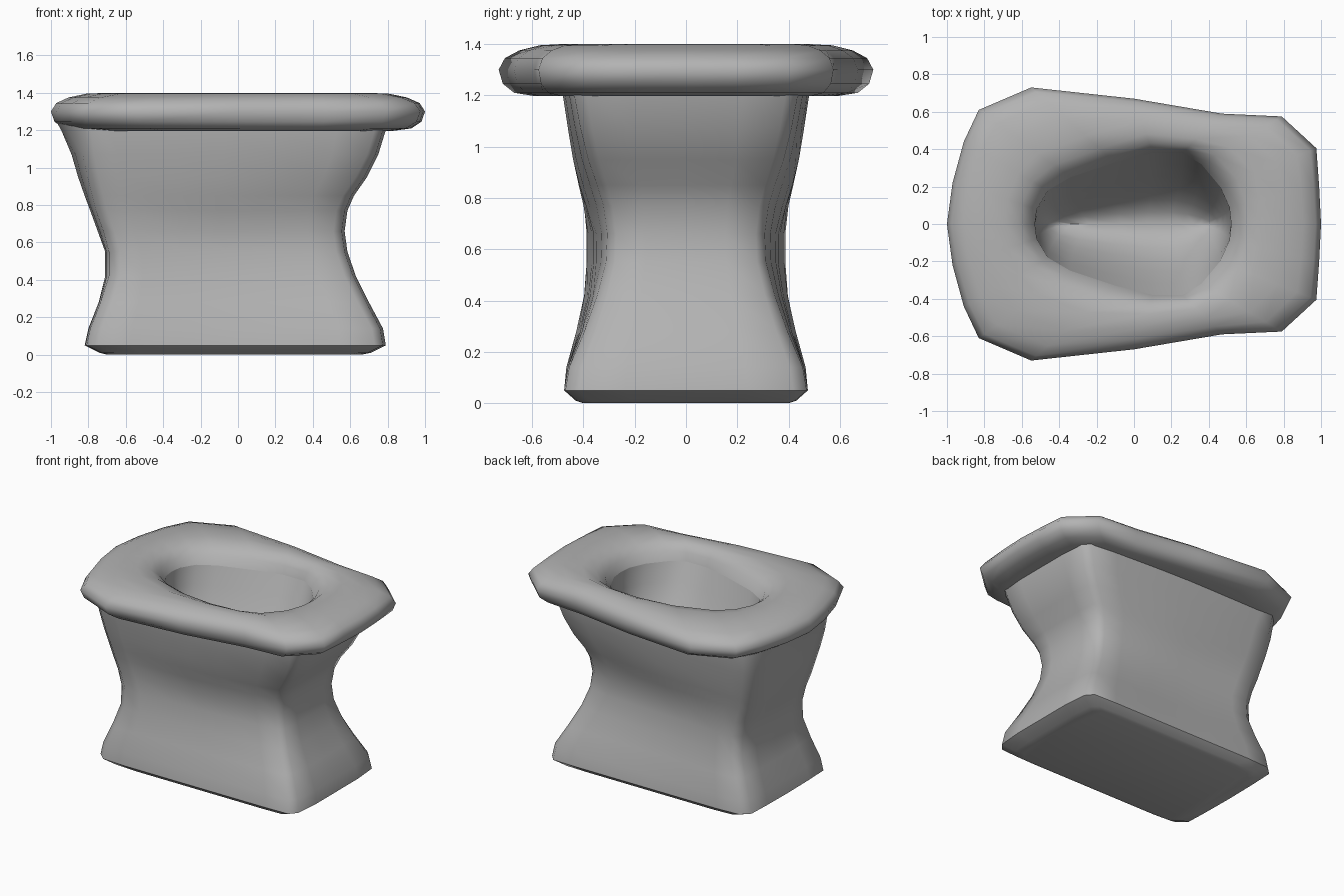
import bpy, bmesh, math

cube = bpy.data.objects.get("Cube")
if cube:
    bpy.data.objects.remove(cube, do_unlink=True)

grey = bpy.data.materials.new("plain grey")
grey.use_nodes = True
colour = (0.45, 0.45, 0.45, 1)
grey.diffuse_color = colour
grey.node_tree.nodes["Principled BSDF"].inputs["Base Color"].default_value = colour


def mirrored(half):
    """Close a half outline (starting and ending on y = 0) across the x axis."""
    return half + [(x, -y) for x, y in reversed(half[1:-1])]


def loft(name, rings, cap=False, angle=50):
    """Skin a stack of equal-length rings of 3D points."""
    bm = bmesh.new()
    loops = [[bm.verts.new(p) for p in ring] for ring in rings]
    n = len(loops[0])
    for a, b in zip(loops, loops[1:]):
        for i in range(n):
            j = (i + 1) % n
            bm.faces.new((a[i], a[j], b[j], b[i]))
    if cap:
        bm.faces.new(loops[0])
    bmesh.ops.remove_doubles(bm, verts=bm.verts, dist=0.0005)
    bmesh.ops.recalc_face_normals(bm, faces=bm.faces)
    mesh = bpy.data.meshes.new(name)
    bm.to_mesh(mesh)
    bm.free()
    mesh.materials.append(grey)
    obj = bpy.data.objects.new(name, mesh)
    bpy.context.collection.objects.link(obj)
    bpy.ops.object.select_all(action="DESELECT")
    obj.select_set(True)
    bpy.context.view_layer.objects.active = obj
    bpy.ops.object.shade_smooth_by_angle(angle=math.radians(angle))
    return obj


# Pedestal: height, back x, front x, half widths at back, middle and front, back rounding
levels = [
    (0.00, -0.70, 0.66, 0.40, 0.40, 0.40, 0.01),
    (0.01, -0.74, 0.71, 0.43, 0.43, 0.43, 0.01),
    (0.05, -0.82, 0.79, 0.475, 0.475, 0.475, 0.01),
    (0.14, -0.80, 0.775, 0.47, 0.46, 0.46, 0.01),
    (0.28, -0.745, 0.70, 0.435, 0.415, 0.40, 0.01),
    (0.42, -0.71, 0.63, 0.405, 0.38, 0.35, 0.02),
    (0.55, -0.71, 0.585, 0.395, 0.36, 0.315, 0.02),
    (0.66, -0.75, 0.57, 0.395, 0.36, 0.31, 0.03),
    (0.77, -0.79, 0.585, 0.405, 0.39, 0.325, 0.03),
    (0.85, -0.82, 0.62, 0.42, 0.415, 0.35, 0.04),
    (0.95, -0.855, 0.69, 0.44, 0.44, 0.385, 0.05),
    (1.07, -0.89, 0.75, 0.46, 0.46, 0.415, 0.06),
    (1.20, -0.945, 0.79, 0.48, 0.48, 0.44, 0.10),
    (1.27, -0.985, 0.80, 0.48, 0.48, 0.44, 0.14),
]


def pedestal_ring(z, x0, x1, back, mid, front, inset):
    half = [(x0, 0), (x0 + inset * 0.35, back * 0.5), (x0 + inset, back * 0.86),
            (x0 + inset + 0.06, back * 0.98)]
    for t in (0.15, 0.35, 0.5, 0.65, 0.85):
        side = back if t < 0.5 else front
        blend = abs(2 * t - 1) ** 1.3
        half.append((x0 + (x1 - x0) * t, mid + (side - mid) * blend))
    half += [(x1 - 0.06, front * 0.99), (x1 - 0.015, front * 0.88),
             (x1, front * 0.5), (x1, 0)]
    return [(x, y, z) for x, y in mirrored(half)]


loft("pedestal", [pedestal_ring(*lv) for lv in levels], cap=True)

# Rim: thick rounded slab between the outer outline and the opening
outer = mirrored([(-1, 0), (-0.97, 0.22), (-0.91, 0.44), (-0.83, 0.61), (-0.55, 0.73),
                  (0, 0.67), (0.47, 0.59), (0.79, 0.575), (0.975, 0.405), (0.99, 0.2), (1, 0)])
hole = mirrored([(-0.53, 0), (-0.52, 0.08), (-0.46, 0.18), (-0.34, 0.25), (-0.1, 0.33),
                 (0.1, 0.38), (0.26, 0.38), (0.36, 0.32), (0.46, 0.2), (0.51, 0.09), (0.52, 0)])
section = [(0, 1.28), (0.07, 1.34), (0.18, 1.38), (0.35, 1.4), (0.6, 1.395), (0.8, 1.375),
           (0.94, 1.345), (1, 1.3), (0.96, 1.245), (0.85, 1.21), (0.65, 1.197), (0.3, 1.2)]
rim = [[(a + (c - a) * t, b + (d - b) * t, z) for (a, b), (c, d) in zip(hole, outer)]
       for t, z in section]
loft("rim", rim, angle=60)

# Bowl: walls curving down from the opening to a keel along the centre line
bowl = []
for step in range(7):
    s = step / 6
    drop = 0.5 * math.sin(s * math.pi / 2)
    bowl.append([(x * (1 - 0.3 * s * s), y * (1 - s), 1.28 - drop) for x, y in hole])
inner = loft("bowl", bowl, angle=40)
inner.data.flip_normals()
